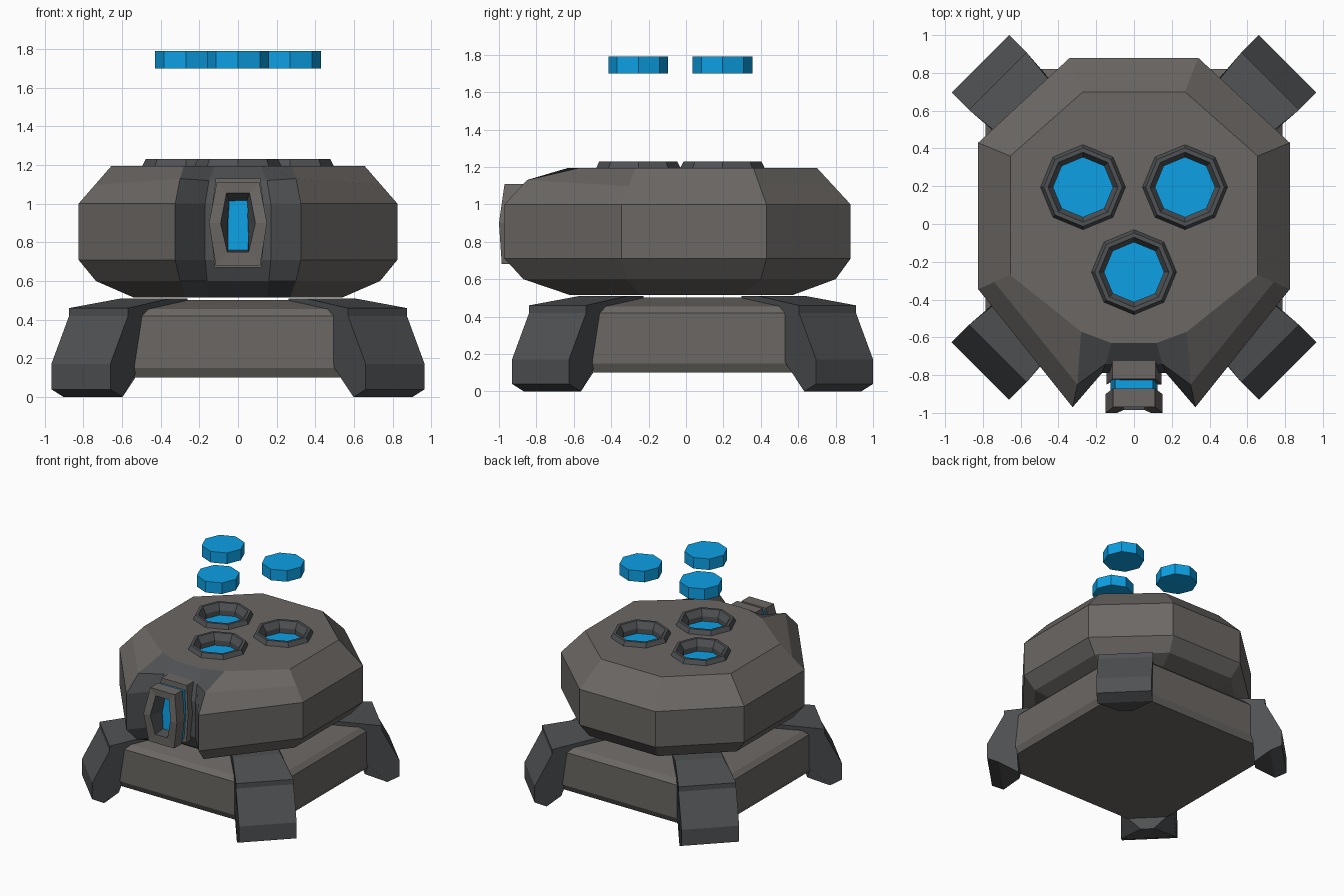
import bpy, bmesh
from math import pi, sin, cos
from mathutils import Matrix

if "Cube" in bpy.data.objects:
    bpy.data.objects.remove(bpy.data.objects["Cube"])


def colour(name, rgb):
    m = bpy.data.materials.new(name)
    m.diffuse_color = (*rgb, 1)
    m.use_nodes = True
    m.node_tree.nodes["Principled BSDF"].inputs["Base Color"].default_value = m.diffuse_color
    return m


blue = colour("blue_glow", (0.004, 0.35, 0.78))
warm = colour("warm_grey", (0.147, 0.136, 0.127))
dark = colour("dark_grey", (0.078, 0.083, 0.088))


def loft(name, rings, mat, caps=True, closed=False, xf=None, mat2=None, sides2=(), rows2=()):
    """Skin a stack of equal-length point rings; chosen sides or rows take mat2."""
    bm = bmesh.new()
    loops = [[bm.verts.new(p) for p in ring] for ring in rings]
    pairs = list(zip(loops, loops[1:]))
    if closed:
        pairs.append((loops[-1], loops[0]))
    for row, (a, b) in enumerate(pairs):
        for i in range(len(a)):
            j = (i + 1) % len(a)
            face = bm.faces.new((a[i], a[j], b[j], b[i]))
            face.material_index = int(i in sides2 or row in rows2)
    if caps and not closed:
        bm.faces.new(loops[0])
        bm.faces.new(loops[-1])
    bmesh.ops.recalc_face_normals(bm, faces=bm.faces)
    if xf:
        bm.transform(xf)
    me = bpy.data.meshes.new(name)
    me.materials.append(mat)
    if mat2:
        me.materials.append(mat2)
    bm.to_mesh(me)
    bm.free()
    ob = bpy.data.objects.new(name, me)
    bpy.context.collection.objects.link(ob)
    return ob


def mirrored(half):
    """Complete a right-hand half outline across x = 0."""
    return half + [(-p[0], *p[1:]) for p in reversed(half)]


def octagon(c, r, z):
    return [(c[0] + r * cos(i * pi / 4), c[1] + r * sin(i * pi / 4), z) for i in range(8)]


# Base: square block with cut corners and a sloped top
CY = 0.035


def cut_square(h, c, z):
    return [(x, y + CY, z) for x, y in ((c, h), (h, c), (h, -c), (c, -h),
                                        (-c, -h), (-h, -c), (-h, c), (-c, h))]


loft("base", [cut_square(h, c, z) for h, c, z in
              ((0.76, 0.55, 0.10), (0.785, 0.55, 0.15), (0.785, 0.53, 0.42),
               (0.75, 0.53, 0.455), (0.50, 0.25, 0.503))], warm)

# Four diagonal legs: (radius, half width, z)
leg = [(0.55, 0.17, 0.42), (0.92, 0.17, 0.12), (0.92, 0.05, 0.0), (1.06, 0.2155, 0.0),
       (1.15, 0.2155, 0.04), (1.15, 0.2155, 0.17), (1.02, 0.2155, 0.42),
       (1.02, 0.2155, 0.46), (0.676, 0.18, 0.51), (0.55, 0.18, 0.51)]
for k, tag in enumerate(("back_right", "back_left", "front_left", "front_right")):
    xf = Matrix.Translation((0, CY, 0)) @ Matrix.Rotation(pi / 4 + k * pi / 2, 4, 'Z')
    loft("leg_" + tag, [[(r, s * w, z) for r, w, z in leg] for s in (1, -1)], dark, xf=xf)

# Upper body: faceted shell with a dark notch at the front
outer = [(0.34, 0.88), (0.825, 0.43), (0.825, -0.345), (0.325, -0.97), (0.17, -0.79)]
top = [(0.27, 0.70), (0.655, 0.36), (0.655, -0.27), (0.28, -0.57), (0.12, -0.63)]
low = [(0.31, 0.80), (0.735, 0.40), (0.735, -0.32), (0.30, -0.87), (0.16, -0.74)]
foot = [(0.23, 0.57), (0.54, 0.30), (0.54, -0.24), (0.27, -0.62), (0.15, -0.60)]


def level(half, z):
    return mirrored([(x, y, z) for x, y in half])


shoulder = [((a[0] + b[0]) / 2, (a[1] + b[1]) / 2, 1.0975) for a, b in zip(outer, top)]
shoulder[3] = (0.30, -0.85, 1.13)
shoulder[4] = (0.15, -0.74, 1.12)
body = loft("upper_body", [level(foot, 0.515), level(low, 0.60), level(outer, 0.71),
                           level(outer, 1.0), mirrored(shoulder), level(top, 1.195)],
            warm, mat2=dark, sides2=(3, 4, 5))

# Three sockets with raised rims, blue floors and floating blue discs
for tag, c in (("left", (-0.27, 0.195)), ("right", (0.27, 0.195)), ("front", (0, -0.255))):
    cutter = loft("socket_cutter_" + tag, [octagon(c, 0.18, z) for z in (1.10, 1.4)], warm)
    cutter.hide_render = True
    cutter.hide_set(True)
    mod = body.modifiers.new("socket_" + tag, 'BOOLEAN')
    mod.operation = 'DIFFERENCE'
    mod.solver = 'EXACT'
    mod.object = cutter
    loft("socket_rim_" + tag,
         [octagon(c, r, z) for r, z in ((0.225, 1.18), (0.225, 1.195), (0.208, 1.23),
                                        (0.185, 1.23), (0.155, 1.18), (0.155, 1.11),
                                        (0.18, 1.11), (0.18, 1.18))], dark, closed=True)
    loft("socket_floor_" + tag, [octagon(c, 0.16, z) for z in (1.09, 1.14)], blue)
    loft("floating_disc_" + tag, [octagon(c, 0.16, z) for z in (1.70, 1.79)], blue)


# Front eye: framed plate, blue slab, back plate, each a hexagonal outline
def hexagon(w_top, w_mid, w_low, z_top, z_mid, z_low, y, lean=0.03):
    return mirrored([(w_top, y + lean, z_top), (w_mid, y, z_mid), (w_low, y + lean / 2, z_low)])


plate, hole = (0.11, 0.15, 0.115, 1.11, 0.90, 0.68), (0.06, 0.09, 0.055, 1.055, 0.90, 0.75)
slot = (0.045, 0.052, 0.052, 1.01, 0.90, 0.76)
loft("eye_frame", [hexagon(*plate, -1.0), hexagon(*plate, -0.90),
                   hexagon(*slot, -0.90), hexagon(*hole, -1.0)],
     warm, closed=True, mat2=dark, rows2=(2,))
slab = (0.10, 0.125, 0.10, 1.09, 0.90, 0.70)
loft("eye_glow", [hexagon(*slab, -0.90), hexagon(*slab, -0.83)], blue)
back = (0.115, 0.145, 0.12, 1.13, 0.90, 0.67)
loft("eye_back_plate", [hexagon(*back, -0.85), hexagon(*back, -0.74)], warm)
